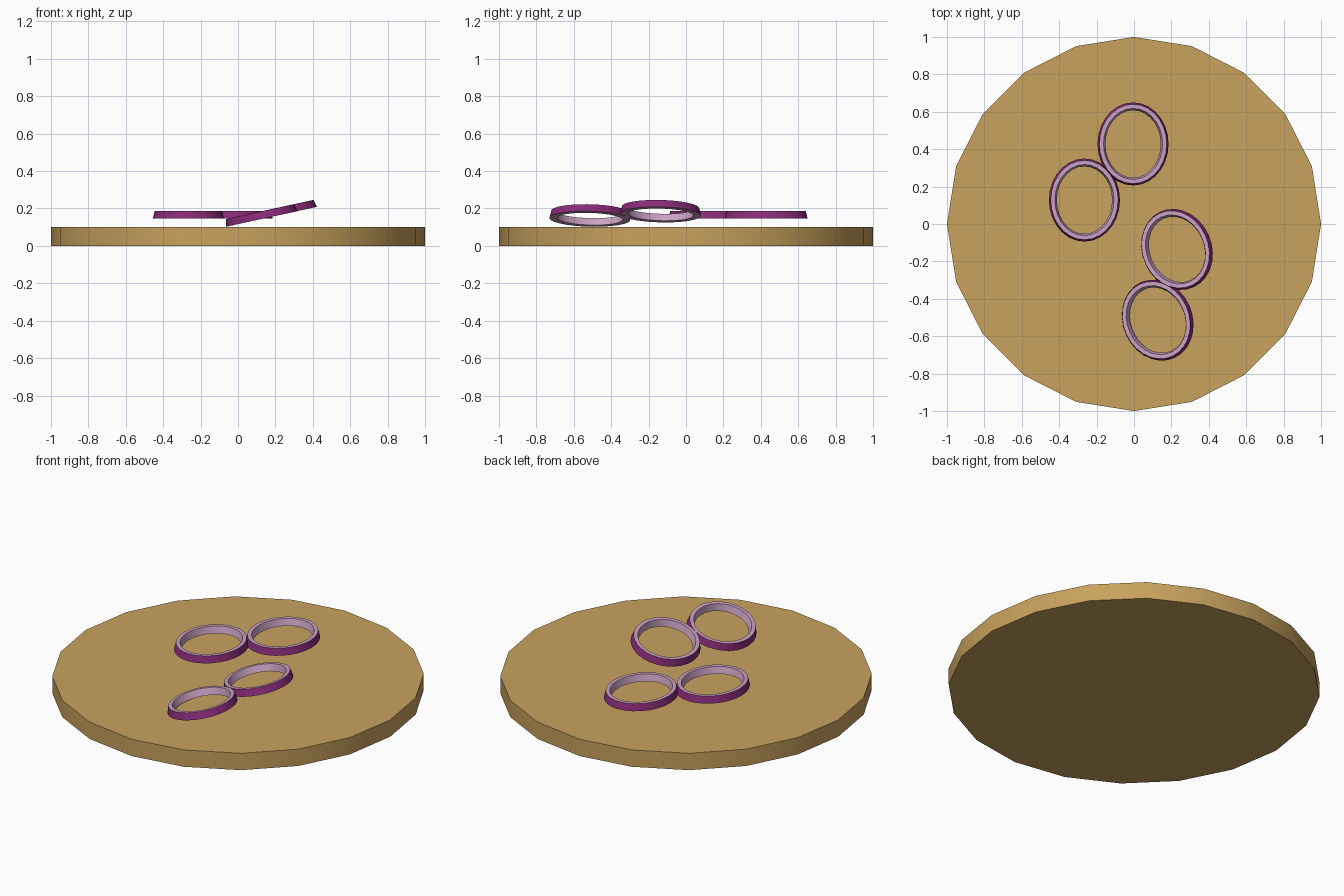
import bpy, bmesh, math
from mathutils import Matrix

cube = bpy.data.objects.get("Cube")
if cube:
    bpy.data.objects.remove(cube, do_unlink=True)


def material(name, rgb):
    m = bpy.data.materials.new(name)
    m.use_nodes = True
    m.diffuse_color = (*rgb, 1)
    m.node_tree.nodes["Principled BSDF"].inputs["Base Color"].default_value = (*rgb, 1)
    return m


tan = material("tan", (0.58, 0.36, 0.11))
purple = material("purple", (0.25, 0.025, 0.19))
pink = material("pale pink", (0.60, 0.36, 0.55))


def finish(bm, name, mats, matrix):
    bmesh.ops.recalc_face_normals(bm, faces=bm.faces)
    mesh = bpy.data.meshes.new(name)
    bm.to_mesh(mesh)
    bm.free()
    for m in mats:
        mesh.materials.append(m)
    obj = bpy.data.objects.new(name, mesh)
    bpy.context.collection.objects.link(obj)
    obj.matrix_world = matrix
    bpy.ops.object.select_all(action='DESELECT')
    obj.select_set(True)
    bpy.context.view_layer.objects.active = obj
    bpy.ops.object.shade_smooth_by_angle(angle=math.radians(30))


# Round twenty-sided board
bm = bmesh.new()
bmesh.ops.create_cone(bm, cap_ends=True, segments=20, radius1=1, radius2=1, depth=0.1)
bmesh.ops.rotate(bm, verts=bm.verts, matrix=Matrix.Rotation(math.pi / 2, 3, 'Z'))
finish(bm, "board", [tan], Matrix.Translation((0, 0, 0.05)))

# Oval ring cross-section (radius, height): outer wall first
PROFILE = [(0.19, 0), (0.18, 0.04), (0.158, 0.04), (0.148, 0)]
SEGMENTS = 28
STRETCH = 0.032


def oval_ring(name, matrix):
    bm = bmesh.new()
    loops = []
    for r, z in PROFILE:
        angles = [2 * math.pi * i / SEGMENTS for i in range(SEGMENTS)]
        loops.append([bm.verts.new((r * math.cos(a), (r + STRETCH) * math.sin(a), z))
                      for a in angles])
    for k, loop in enumerate(loops):
        above = loops[(k + 1) % len(loops)]
        for i in range(SEGMENTS):
            j = (i + 1) % SEGMENTS
            face = bm.faces.new((loop[i], loop[j], above[j], above[i]))
            face.material_index = 0 if k == 0 else 1
    finish(bm, name, [purple, pink], matrix)


# Level pair
oval_ring("back_ring", Matrix.Translation((-0.005, 0.428, 0.147)))
oval_ring("left_side_ring", Matrix.Translation((-0.265, 0.128, 0.147)))

# Turned and tilted pair
tilt = Matrix.Rotation(math.radians(-12.3), 4, 'Y') @ Matrix.Rotation(math.radians(25), 4, 'Z')
oval_ring("tilted_middle_ring", Matrix.Translation((0.23, -0.136, 0.167)) @ tilt)
oval_ring("tilted_front_ring", Matrix.Translation((0.127, -0.514, 0.144)) @ tilt)
